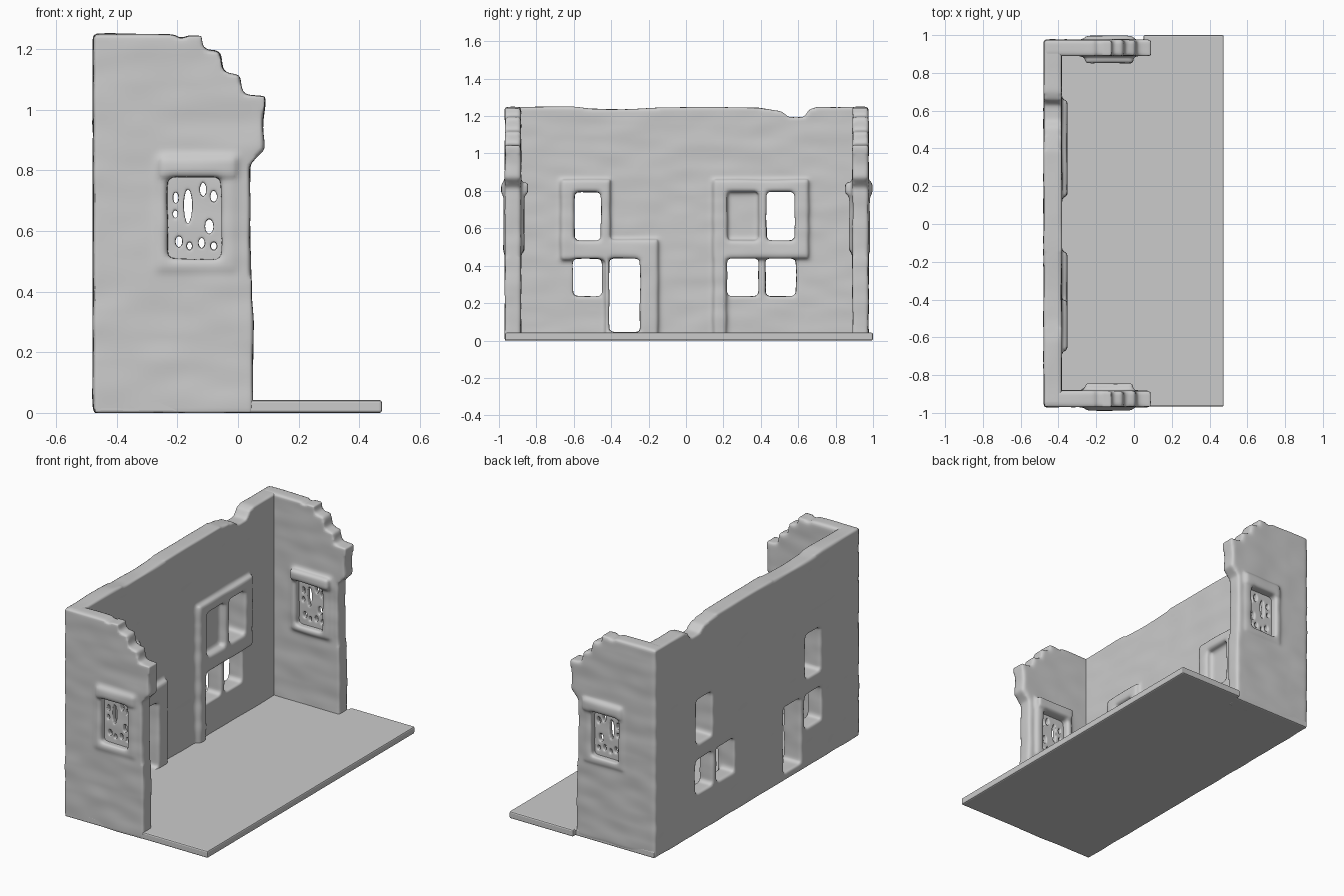
import bpy, bmesh
from mathutils import Vector, noise, Matrix

if "Cube" in bpy.data.objects:
    bpy.data.objects.remove(bpy.data.objects["Cube"], do_unlink=True)

plaster = bpy.data.materials.new("grey plaster")
plaster.use_nodes = True
GREY = (0.6, 0.6, 0.6, 1)
plaster.diffuse_color = GREY
plaster.node_tree.nodes["Principled BSDF"].inputs["Base Color"].default_value = GREY


def prism(bm, points, axis, lo, hi):
    """Extrude a 2D outline along x, y or z; the outline uses the other two axes."""
    def place(p, d):
        c = list(p)
        c.insert(axis, d)
        return bm.verts.new(c)
    a = [place(p, lo) for p in points]
    b = [place(p, hi) for p in points]
    bm.faces.new(a)
    bm.faces.new(b[::-1])
    for i in range(len(a)):
        j = (i + 1) % len(a)
        bm.faces.new((a[j], a[i], b[i], b[j]))


def slab(bm, rect, axis, lo, hi):
    u0, u1, v0, v1 = rect
    prism(bm, [(u0, v0), (u1, v0), (u1, v1), (u0, v1)], axis, lo, hi)


def make_object(name, bm):
    bmesh.ops.recalc_face_normals(bm, faces=bm.faces[:])
    mesh = bpy.data.meshes.new(name)
    bm.to_mesh(mesh)
    bm.free()
    ob = bpy.data.objects.new(name, mesh)
    bpy.context.collection.objects.link(ob)
    mesh.materials.append(plaster)
    return ob


def bake(ob):
    bpy.context.view_layer.update()
    ev = ob.evaluated_get(bpy.context.evaluated_depsgraph_get())
    mesh = bpy.data.meshes.new_from_object(ev)
    ob.modifiers.clear()
    ob.data = mesh
    mesh.materials.clear()
    mesh.materials.append(plaster)
    return mesh


def weathered(name, solid, cuts, voxel=0.011, soften=5, rough=0.004):
    """Cut the openings, then soften the part into worn, hand-plastered masonry."""
    ob = make_object(name, solid)
    cutter = make_object(name + "_cutter", cuts)
    cutter.hide_render = True
    cut = ob.modifiers.new("openings", 'BOOLEAN')
    cut.operation = 'DIFFERENCE'
    cut.solver = 'EXACT'
    cut.use_self = True
    cut.object = cutter
    rem = ob.modifiers.new("remesh", 'REMESH')
    rem.mode = 'VOXEL'
    rem.voxel_size = voxel
    sm = ob.modifiers.new("soften", 'SMOOTH')
    sm.factor = 0.5
    sm.iterations = soften
    mesh = bake(ob)
    bpy.data.objects.remove(cutter, do_unlink=True)
    moves = []
    for v in mesh.vertices:
        p = v.co
        n = noise.noise(Vector((p.x * 6, p.y * 6, p.z * 12)))
        moves.append(v.normal * (rough * n))
    for v, m in zip(mesh.vertices, moves):
        v.co += m
        v.co.z = max(v.co.z, 0)
    mesh.shade_smooth()
    return ob


# Floor slab, slightly wider in front of the far side wall
bm = bmesh.new()
prism(bm, [(-0.47, -0.967), (0.475, -0.967), (0.475, 1.0), (0.05, 1.0),
           (0.05, 0.975), (-0.47, 0.975)], 2, 0, 0.042)
floor = make_object("floor", bm)
bev = floor.modifiers.new("worn edge", 'BEVEL')
bev.width = 0.008
bev.segments = 2
bake(floor)

# Long wall with a worn top edge
bm = bmesh.new()
prism(bm, [(-0.965, 0), (0.975, 0), (0.975, 1.248), (0.70, 1.248), (0.66, 1.235),
           (0.63, 1.195), (0.55, 1.195), (0.51, 1.225), (0.38, 1.245), (0.05, 1.248),
           (-0.35, 1.238), (-0.5, 1.238), (-0.62, 1.25), (-0.965, 1.25)],
      0, -0.478, -0.383)
# Raised surrounds: two windows, door, and the pier beside the lower windows
for rect in [(-0.67, -0.405, 0.43, 0.86), (-0.43, -0.15, 0.02, 0.54),
             (0.145, 0.655, 0.44, 0.86), (0.147, 0.215, 0.02, 0.46)]:
    slab(bm, rect, 0, -0.43, -0.353)
cuts = bmesh.new()
for rect in [(-0.595, -0.455, 0.535, 0.795), (-0.605, -0.45, 0.237, 0.437),
             (-0.41, -0.245, 0.045, 0.44), (0.43, 0.58, 0.535, 0.795),
             (0.22, 0.388, 0.237, 0.44), (0.425, 0.588, 0.237, 0.44)]:
    slab(cuts, rect, 0, -0.6, -0.2)
# Blind window, closed on the outside
slab(cuts, (0.22, 0.388, 0.535, 0.795), 0, -0.395, -0.2)
weathered("long_wall", bm, cuts)

# Side walls with a stepped, broken end
BROKEN_END = [(-0.475, 0), (0.05, 0), (0.05, 0.3), (0.04, 0.55), (0.04, 0.82),
              (0.088, 0.87), (0.082, 0.94), (0.093, 1.045), (0.015, 1.05),
              (0.008, 1.115), (-0.05, 1.125), (-0.058, 1.195), (-0.115, 1.2),
              (-0.12, 1.243), (-0.17, 1.243), (-0.19, 1.232), (-0.21, 1.248),
              (-0.475, 1.25)]
WINDOW = (-0.232, -0.055, 0.507, 0.778)
# Pierced screen openings: x, z, half width, half height
PIERCINGS = [(-0.165, 0.68, 0.013, 0.06), (-0.205, 0.71, 0.008, 0.02),
             (-0.207, 0.655, 0.008, 0.018), (-0.195, 0.565, 0.012, 0.02),
             (-0.16, 0.55, 0.009, 0.015), (-0.12, 0.56, 0.01, 0.018),
             (-0.08, 0.55, 0.01, 0.014), (-0.095, 0.615, 0.014, 0.025),
             (-0.08, 0.715, 0.011, 0.02), (-0.115, 0.738, 0.011, 0.024)]

for side, name in ((-1, "front"), (1, "back")):
    def y(d):
        return side * d + 0.004
    bm = bmesh.new()
    prism(bm, BROKEN_END, 1, y(0.886), y(0.972))
    slab(bm, (-0.265, -0.01, 0.475, 0.83), 1, y(0.868), y(0.98))    # surround
    slab(bm, (-0.255, -0.005, 0.785, 0.845), 1, y(0.848), y(0.992))  # lintel
    cuts = bmesh.new()
    slab(cuts, WINDOW, 1, y(0.7), y(1.2))
    weathered(name + "_side_wall", bm, cuts)

    # Pierced window screen
    bm = bmesh.new()
    slab(bm, (-0.245, -0.045, 0.495, 0.79), 1, y(0.908), y(0.94))
    cuts = bmesh.new()
    for px, pz, w, h in PIERCINGS:
        m = (Matrix.Translation((px, y(0.925), pz)) @ Matrix.Diagonal((w, 1, h, 1))
             @ Matrix.Rotation(1.5708, 4, 'X'))
        bmesh.ops.create_cone(cuts, cap_ends=True, segments=12, radius1=1,
                              radius2=1, depth=0.2, matrix=m)
    weathered(name + "_window_screen", bm, cuts, voxel=0.005, soften=3, rough=0.003)
